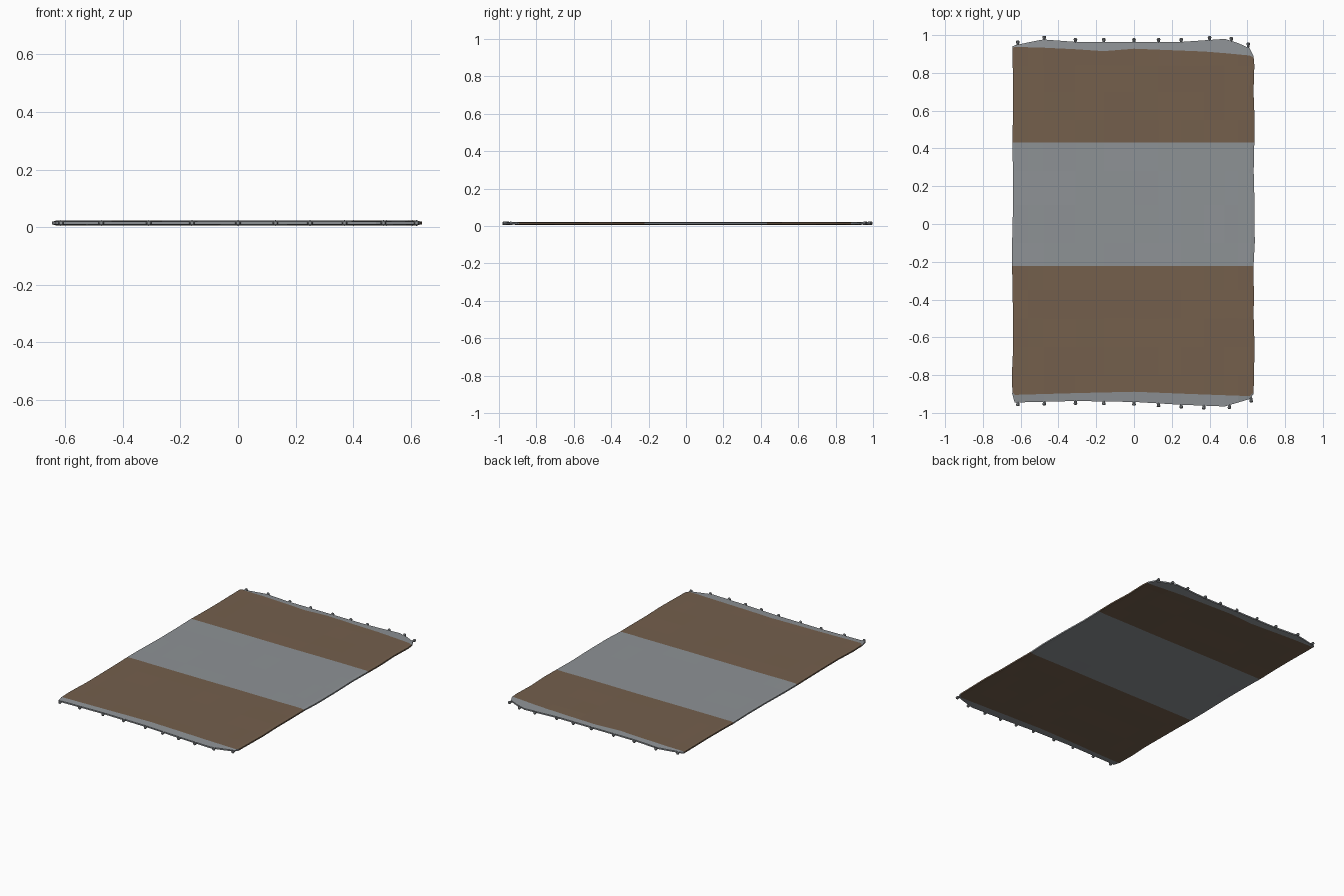
import bpy, bmesh, math, random
from mathutils import Matrix

if "Cube" in bpy.data.objects:
    bpy.data.objects.remove(bpy.data.objects["Cube"])
random.seed(4)


def material(name, rgb):
    m = bpy.data.materials.new(name)
    m.diffuse_color = (*rgb, 1)
    m.use_nodes = True
    m.node_tree.nodes["Principled BSDF"].inputs["Base Color"].default_value = m.diffuse_color
    return m


grey = material("grey wool", (0.27, 0.287, 0.302))
brown = material("brown wool", (0.175, 0.115, 0.073))


def lerp(pts, x):
    for (a, b), (c, d) in zip(pts, pts[1:]):
        if x <= c:
            return b + (d - b) * max(0, x - a) / (c - a)
    return pts[-1][1]


# Wavy end outlines and inner limits of the grey end borders, as (x, y)
back = [(-.645, .94), (-.62, .95), (-.48, .977), (-.31, .964), (.25, .964),
        (.48, .98), (.61, .94), (.635, .89)]
front = [(-.645, -.89), (-.63, -.945), (-.31, -.937), (0, -.942),
         (.25, -.957), (.48, -.966), (.62, -.925), (.635, -.9)]
back_border = [(-.645, .938), (-.35, .93), (-.2, .912), (0, .928), (.4, .912), (.635, .89)]
front_border = [(-.645, -.905), (-.3, -.895), (0, -.888), (.3, -.9), (.635, -.912)]

# Rug: top and bottom sheets meeting in a thin rounded rim
xs = [-.643, -.63, -.56, -.48, -.31, -.16, 0, .13, .25, .37, .48, .55, .615, .636]
ys = ([-.8, -.65, -.5, -.35], [-.222, -.1, .1, .28, .432], [.55, .7, .84])
inner = [y for group in ys for y in group]
last_row = len(inner) + 3
last_col = len(xs) - 1
row_shift = [(random.uniform(-.004, .004), random.uniform(-.004, .004))
             for _ in range(last_row + 1)]

bm = bmesh.new()
sheets = []
for side in (1, -1):
    grid = []
    for r in range(last_row + 1):
        line = []
        for c, x in enumerate(xs):
            if r == 0:
                y = lerp(front, x)
            elif r == last_row:
                y = lerp(back, x)
            elif r == 1:
                y = max(lerp(front_border, x), lerp(front, x) + .008)
            elif r == last_row - 1:
                y = min(lerp(back_border, x), lerp(back, x) - .008)
            else:
                y = inner[r - 2]
            px = x
            if c in (0, 1):
                px += row_shift[r][0]
            elif c >= last_col - 1:
                px += row_shift[r][1]
            rim = r in (0, last_row) or c in (0, last_col)
            h = .0045 if rim else .0078 + random.uniform(-.0006, .0006)
            line.append(bm.verts.new((px, y, .0145 + side * h)))
        grid.append(line)
    sheets.append(grid)


def stripe(r):
    """Grey in the middle band and at both ends, brown between."""
    if r in (0, last_row - 1):
        return 0
    return 0 if 6 <= r < 10 else 1


top, bottom = sheets
for r in range(last_row):
    for c in range(last_col):
        for g in sheets:
            q = [g[r][c], g[r][c + 1], g[r + 1][c + 1], g[r + 1][c]]
            f = bm.faces.new(q if g is top else q[::-1])
            f.material_index = stripe(r)
    for c in (0, last_col):
        q = [top[r][c], top[r + 1][c], bottom[r + 1][c], bottom[r][c]]
        bm.faces.new(q).material_index = stripe(r)
for r in (0, last_row):
    for c in range(last_col):
        bm.faces.new([top[r][c], top[r][c + 1], bottom[r][c + 1], bottom[r][c]])
bmesh.ops.recalc_face_normals(bm, faces=bm.faces)
mesh = bpy.data.meshes.new("rug")
bm.to_mesh(mesh)
bm.free()
mesh.materials.append(grey)
mesh.materials.append(brown)
bpy.context.collection.objects.link(bpy.data.objects.new("rug", mesh))


# Tassels: short cones that widen outward with a blunt tip
def tassels(name, places, sign, outline):
    bm = bmesh.new()
    for x in places:
        y = lerp(outline, x)
        turn = Matrix.Rotation(-sign * math.pi / 2, 4, 'X')
        for r1, r2, start, length in ((.004, .010, -.012, .027), (.010, .006, .015, .005)):
            mid = y + sign * (start + length / 2)
            bmesh.ops.create_cone(bm, cap_ends=True, segments=8, radius1=r1, radius2=r2,
                                  depth=length,
                                  matrix=Matrix.Translation((x, mid, .0145)) @ turn)
    mesh = bpy.data.meshes.new(name)
    bm.to_mesh(mesh)
    bm.free()
    mesh.materials.append(grey)
    bpy.context.collection.objects.link(bpy.data.objects.new(name, mesh))


shared = [-.615, -.475, -.31, -.16, 0, .13, .25]
tassels("back_tassels", shared + [.40, .515, .605], 1, back)
tassels("front_tassels", shared + [.37, .505, .62], -1, front)
